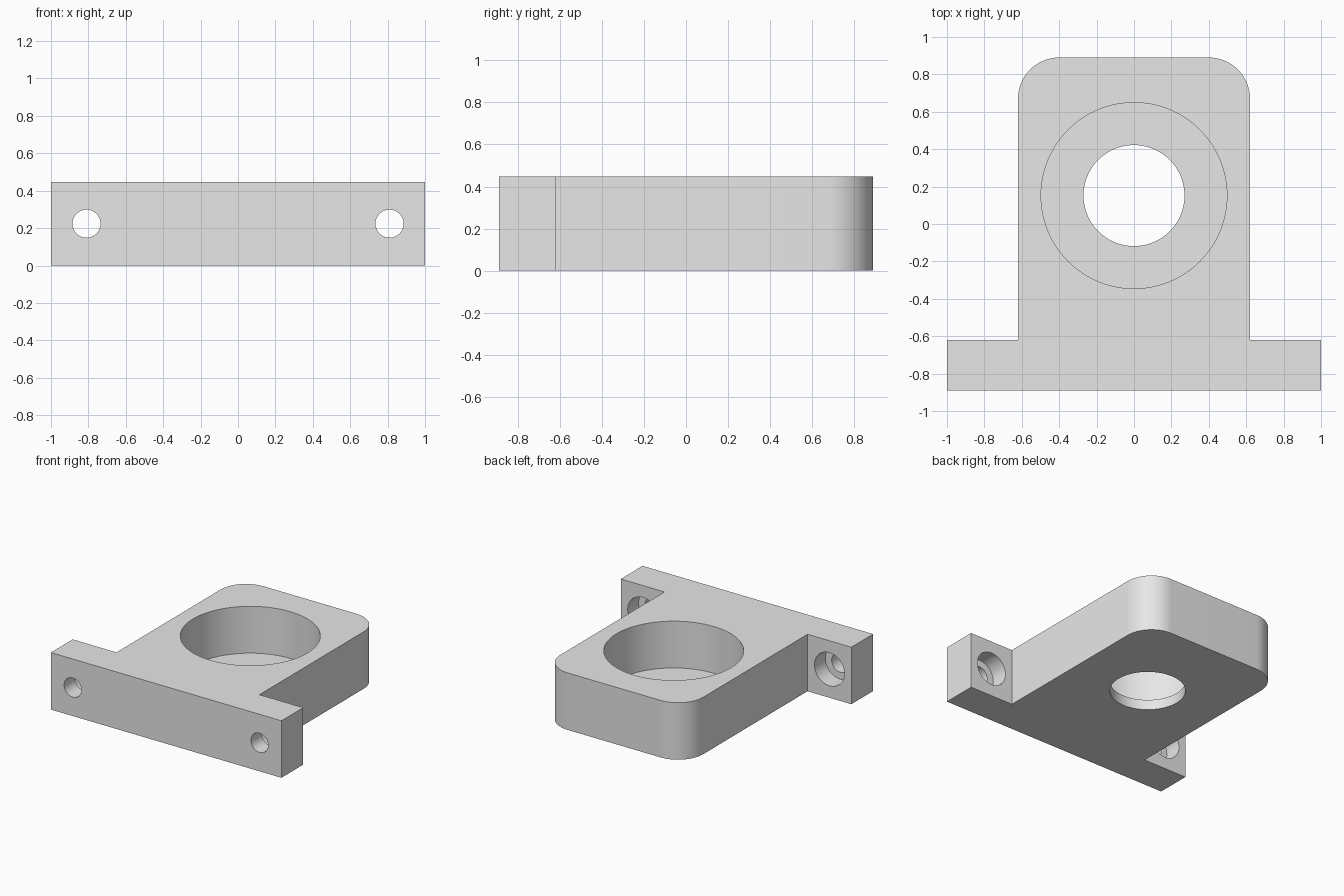
import bpy
import math

cube = bpy.data.objects.get("Cube")
if cube:
    bpy.data.objects.remove(cube, do_unlink=True)

HEIGHT = 0.447
BACK = 0.89
FLANGE_BACK = -0.62
BODY_HALF = 0.62
CORNER = 0.22
BORE_Y = 0.152

grey = bpy.data.materials.new("plain grey")
grey.use_nodes = True
colour = (0.8, 0.8, 0.8, 1.0)
grey.diffuse_color = colour
grey.node_tree.nodes["Principled BSDF"].inputs["Base Color"].default_value = colour


def right_half_outline():
    """Right side of the T-shaped plan, front to back, with a rounded rear corner."""
    points = [(1, -BACK), (1, FLANGE_BACK), (BODY_HALF, FLANGE_BACK)]
    steps = 24
    for i in range(steps + 1):
        a = math.pi / 2 * i / steps
        points.append((BODY_HALF - CORNER + CORNER * math.cos(a),
                       BACK - CORNER + CORNER * math.sin(a)))
    return points


# Block: mirrored plan, extruded upwards
right = right_half_outline()
plan = right + [(-x, y) for x, y in reversed(right)]
n = len(plan)
verts = [(x, y, z) for z in (0, HEIGHT) for x, y in plan]
faces = [tuple(reversed(range(n))), tuple(range(n, 2 * n))]
faces += [(i, (i + 1) % n, n + (i + 1) % n, n + i) for i in range(n)]
mesh = bpy.data.meshes.new("mounting_block")
mesh.from_pydata(verts, [], faces)
mesh.materials.append(grey)
block = bpy.data.objects.new("mounting_block", mesh)
bpy.context.collection.objects.link(block)


def drill(name, radius, start, end, sides):
    """Cut a round hole along z or y between two points."""
    length = math.dist(start, end)
    middle = [(a + b) / 2 for a, b in zip(start, end)]
    along_y = start[1] != end[1]
    bpy.ops.mesh.primitive_cylinder_add(
        vertices=sides, radius=radius, depth=length, location=middle,
        rotation=(math.pi / 2 if along_y else 0, 0, 0))
    cutter = bpy.context.object
    cutter.name = name + "_cutter"
    cutter.data.materials.append(grey)
    cutter.hide_render = True
    cut = block.modifiers.new(name, 'BOOLEAN')
    cut.operation = 'DIFFERENCE'
    cut.solver = 'EXACT'
    cut.object = cutter
    bpy.context.view_layer.objects.active = block
    bpy.ops.object.modifier_apply(modifier=name)
    bpy.data.objects.remove(cutter, do_unlink=True)


# Stepped central bore
drill("bore_recess", 0.497, (0, BORE_Y, 0.08), (0, BORE_Y, 1), 128)
drill("bore_through", 0.27, (0, BORE_Y, -1), (0, BORE_Y, 1), 96)

# Counterbored screw holes through the flange
for side, x in (("left", 0.81), ("right", -0.81)):
    z = HEIGHT / 2
    drill(side + "_screw_hole", 0.075, (x, -1, z), (x, -0.5, z), 48)
    drill(side + "_screw_recess", 0.13, (x, -0.755, z), (x, -0.5, z), 64)

# Smooth the round walls, keep the edges crisp
bpy.ops.object.select_all(action='DESELECT')
block.select_set(True)
bpy.context.view_layer.objects.active = block
bpy.ops.object.shade_smooth_by_angle(angle=math.radians(30))
